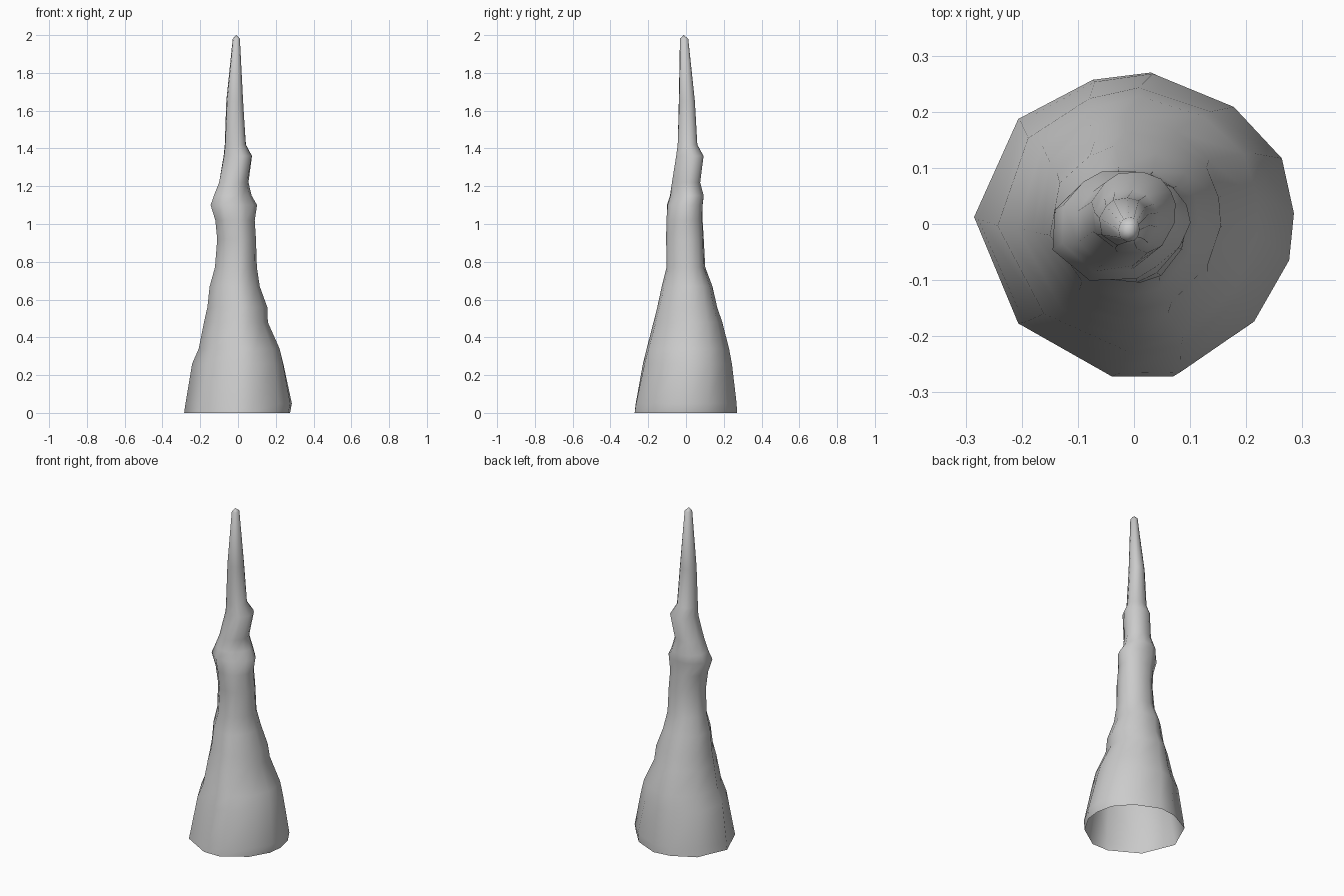
import bpy, bmesh, math

cube = bpy.data.objects.get("Cube")
if cube:
    bpy.data.objects.remove(cube)

stone = bpy.data.materials.new("grey stone")
stone.use_nodes = True
stone.diffuse_color = (0.6, 0.6, 0.6, 1)
stone.node_tree.nodes["Principled BSDF"].inputs["Base Color"].default_value = (0.6, 0.6, 0.6, 1)

# Rough twelve-sided base outline
OUTLINE = [(.285, .015), (.275, -.07), (.21, -.18), (.075, -.27), (-.035, -.27), (-.205, -.175),
           (-.285, .015), (-.205, .19), (-.07, .26), (.035, .273), (.18, .21), (.265, .115)][::-1]

# Rings up the spire: height, x low, x high, y low, y high
RINGS = [
    (0, -.285, .276, -.272, .27), (.05, -.278, .285, -.266, .268),
    (.26, -.243, .24, -.228, .243), (.34, -.208, .22, -.208, .228),
    (.48, -.18, .158, -.172, .192), (.56, -.162, .155, -.152, .165),
    (.67, -.15, .115, -.128, .14), (.77, -.122, .1, -.103, .102),
    (.92, -.11, .095, -.105, .094), (1.02, -.12, .09, -.108, .088),
    (1.1, -.145, .105, -.11, .088), (1.15, -.128, .075, -.092, .094),
    (1.22, -.1, .056, -.078, .075), (1.36, -.076, .074, -.052, .093),
    (1.42, -.07, .042, -.044, .06), (1.65, -.062, .027, -.038, .047),
    (1.98, -.028, .01, -.032, .012),
]


def fit(values, low, high):
    a, b = min(values), max(values)
    return [low + (v - a) / (b - a) * (high - low) for v in values]


def ring_points(z, x0, x1, y0, y1):
    # The outline winds round with height, then is fitted to the ring's extents
    twist = z * 0.35
    c, s = math.cos(twist), math.sin(twist)
    xs = fit([x * c - y * s for x, y in OUTLINE], x0, x1)
    ys = fit([x * s + y * c for x, y in OUTLINE], y0, y1)
    cx, cy = (x0 + x1) / 2, (y0 + y1) / 2
    points = []
    for x, y in zip(xs, ys):
        # Hollow on the front left flank of the knuckle
        facing = max(0, math.cos(math.atan2(y - cy, x - cx) + math.pi / 4)) ** 4
        k = 1 - 0.25 * facing * max(0, 1 - abs(z - 1.12) / 0.15)
        points.append((cx + (x - cx) * k, cy + (y - cy) * k, z))
    return points


# Open-bottomed rocky spire
bm = bmesh.new()
rings = [[bm.verts.new(p) for p in ring_points(*r)] for r in RINGS]
n = len(OUTLINE)
for low, high in zip(rings, rings[1:]):
    for i in range(n):
        j = (i + 1) % n
        bm.faces.new((low[i], low[j], high[j], high[i]))
tip = bm.verts.new((-.01, -.012, 2))
for i in range(n):
    bm.faces.new((rings[-1][i], rings[-1][(i + 1) % n], tip))

mesh = bpy.data.meshes.new("rock_spire")
bm.to_mesh(mesh)
bm.free()
mesh.materials.append(stone)
spire = bpy.data.objects.new("rock_spire", mesh)
bpy.context.collection.objects.link(spire)
bpy.context.view_layer.objects.active = spire
spire.select_set(True)
bpy.ops.object.shade_smooth_by_angle(angle=math.radians(50))
